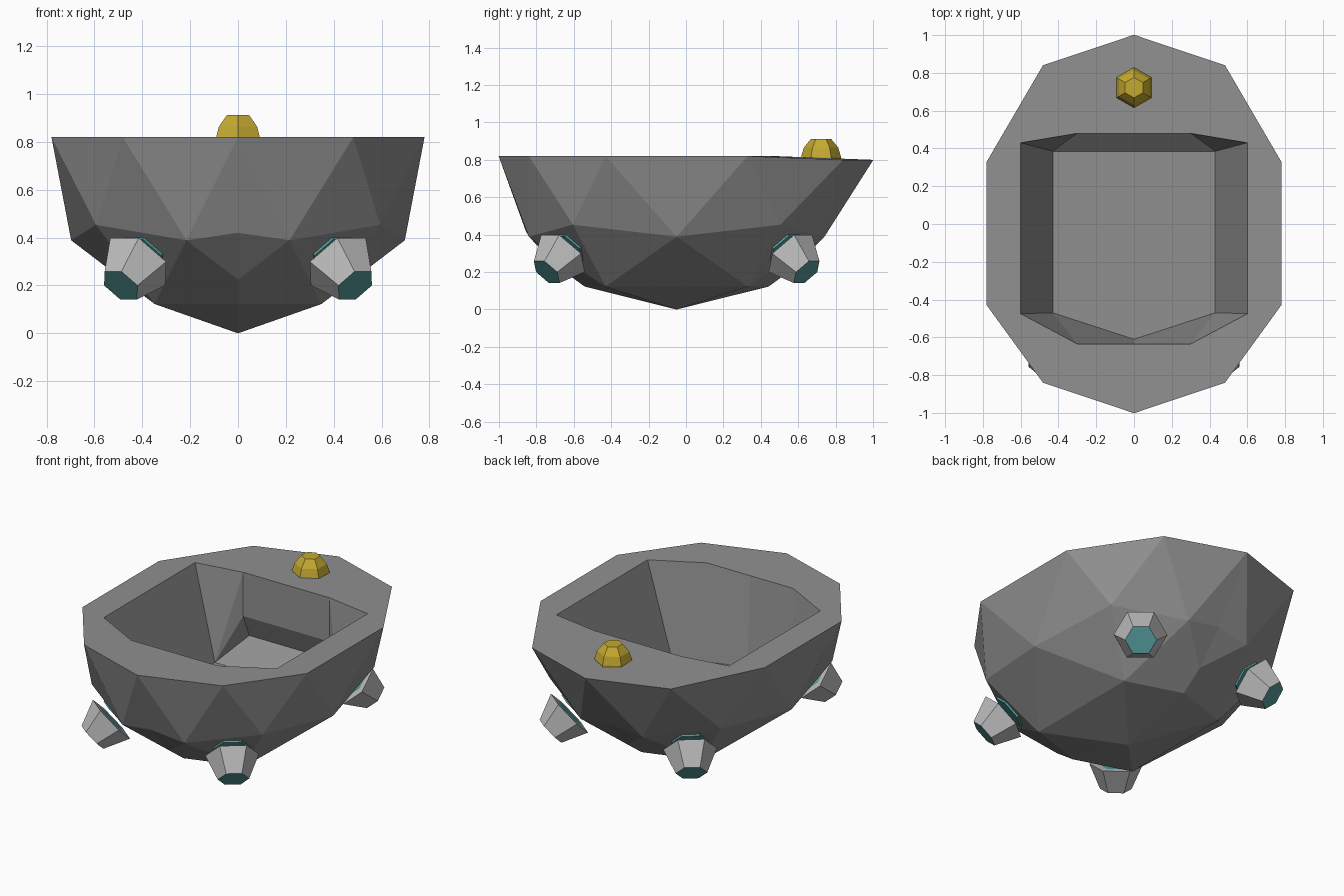
import bpy, bmesh
from math import cos, sin, tau
from mathutils import Vector

if "Cube" in bpy.data.objects:
    bpy.data.objects.remove(bpy.data.objects["Cube"])

RIM = 0.82


def material(name, r, g, b):
    m = bpy.data.materials.new(name)
    m.diffuse_color = (r, g, b, 1)
    m.use_nodes = True
    m.node_tree.nodes["Principled BSDF"].inputs["Base Color"].default_value = m.diffuse_color
    return m


hull_grey = material("hull_grey", 0.28, 0.28, 0.28)
pale_grey = material("pale_grey", 0.5, 0.5, 0.5)
teal = material("teal", 0.09, 0.32, 0.32)
yellow = material("yellow", 0.55, 0.4, 0.03)


def finish(name, bm, mats):
    bmesh.ops.recalc_face_normals(bm, faces=bm.faces)
    me = bpy.data.meshes.new(name)
    bm.to_mesh(me)
    bm.free()
    for m in mats:
        me.materials.append(m)
    ob = bpy.data.objects.new(name, me)
    bpy.context.collection.objects.link(ob)
    return ob


def ring(bm, centre, u, v, r, n=6):
    return [bm.verts.new(centre + r * (u * cos(tau * i / n) + v * sin(tau * i / n)))
            for i in range(n)]


def bridge(bm, a, b):
    for i in range(len(a)):
        j = (i + 1) % len(a)
        bm.faces.new((a[i], a[j], b[j], b[i]))


# Hull: quarter of a faceted ball, stretched lengthwise, mirrored across x
bm = bmesh.new()
bmesh.ops.create_icosphere(bm, subdivisions=2, radius=1)
for no in ((0, 0, 1), (-1, 0, 0)):
    bmesh.ops.bisect_plane(bm, geom=bm.verts[:] + bm.edges[:] + bm.faces[:], dist=1e-4,
                           plane_co=(0, 0, 0), plane_no=no, clear_outer=True)
rim = sorted((v for v in bm.verts if abs(v.co.z) < 1e-3), key=lambda v: v.co.y)
steps = [(0, 0), (0.309, 0.38), (0.526, 0.555), (0.809, 0.79), (1.01, 0.96)]


def stretch(y):
    for (a, fa), (b, fb) in zip(steps, steps[1:]):
        if abs(y) <= b:
            f = fa + (fb - fa) * (abs(y) - a) / (b - a)
            return -0.05 + (f if y > 0 else -f)


for v in bm.verts:
    back_rim = v in rim and v.co.y > 0.7
    v.co = (v.co.x * 0.82, stretch(v.co.y), RIM + v.co.z * 0.82)
    if back_rim:
        v.co.y += 0.1
        v.co.z -= 0.02

# Deck and cockpit well with a foot recess at the back
P = {k: bm.verts.new(c) for k, c in {
    "a0": (0, 0.48, RIM), "a1": (0.3, 0.48, RIM), "a2": (0.6, 0.43, RIM),
    "a3": (0.6, -0.475, RIM), "a4": (0.3, -0.635, RIM), "a5": (0, -0.635, RIM),
    "f0": (0, 0.385, 0.255), "f2": (0.43, 0.385, 0.255),
    "f3": (0.43, -0.47, 0.255), "f5": (0, -0.61, 0.255),
    "w0": (0, 0.48, 0.545), "w1": (0.3, 0.48, 0.545),
    "b0": (0, 0.54, 0.4), "b1": (0.3, 0.54, 0.4)}.items()}
bm.faces.new(rim + [P["a%d" % i] for i in range(6)])
for f in ("a2 a3 f3 f2", "a3 a4 f3", "a4 a5 f5 f3", "a1 a2 f2", "a0 a1 w1 w0",
          "a1 f2 w1", "f2 b1 w1", "w0 w1 b1 b0", "f0 f2 b1 b0", "f0 f2 f3 f5"):
    bm.faces.new([P[k] for k in f.split()])
hull = finish("hull", bm, [hull_grey])
mirror = hull.modifiers.new("mirror", 'MIRROR')
mirror.use_axis[0] = True
mirror.merge_threshold = 0.002

# Thrusters: six-sided tapered nozzles, each with a teal plate on the hull behind
for sx, side in ((-1, "left"), (1, "right")):
    for sy, end in ((-1, "front"), (1, "back")):
        axis = Vector((0.47 * sx, 0.58 * sy, -0.66)).normalized()
        u = axis.cross(Vector((0, 0, 1))).normalized()
        v = axis.cross(u)
        tip = Vector((0.49 * sx, -0.05 + 0.695 * sy, 0.2))
        base = tip - axis * 0.15
        bm = bmesh.new()
        narrow = ring(bm, tip, u, v, 0.09)
        wide = ring(bm, base, u, v, 0.153)
        inner = ring(bm, base, u, v, 0.105)
        bridge(bm, narrow, wide)
        bridge(bm, wide, inner)
        for cap in (narrow, inner):
            bm.faces.new(cap).material_index = 1
        finish(f"thruster_{end}_{side}", bm, [pale_grey, teal])

        bm = bmesh.new()
        low = ring(bm, base - axis * 0.052, u, v, 0.105)
        top = ring(bm, base - axis * 0.038, u, v, 0.105)
        bridge(bm, low, top)
        bm.faces.new(low)
        bm.faces.new(top)
        finish(f"thruster_plate_{end}_{side}", bm, [teal])

# Yellow beacon dome on the rear deck
bm = bmesh.new()
X, Y = Vector((1, 0, 0)), Vector((0, 1, 0))
rings = [ring(bm, Vector((0, 0.722, z)), Y, X, r)
         for z, r in ((0.79, 0.108), (0.815, 0.107), (0.865, 0.092), (0.912, 0.054))]
for a, b in zip(rings, rings[1:]):
    bridge(bm, a, b)
bm.faces.new(rings[0])
bm.faces.new(rings[-1])
finish("beacon_dome", bm, [yellow])
